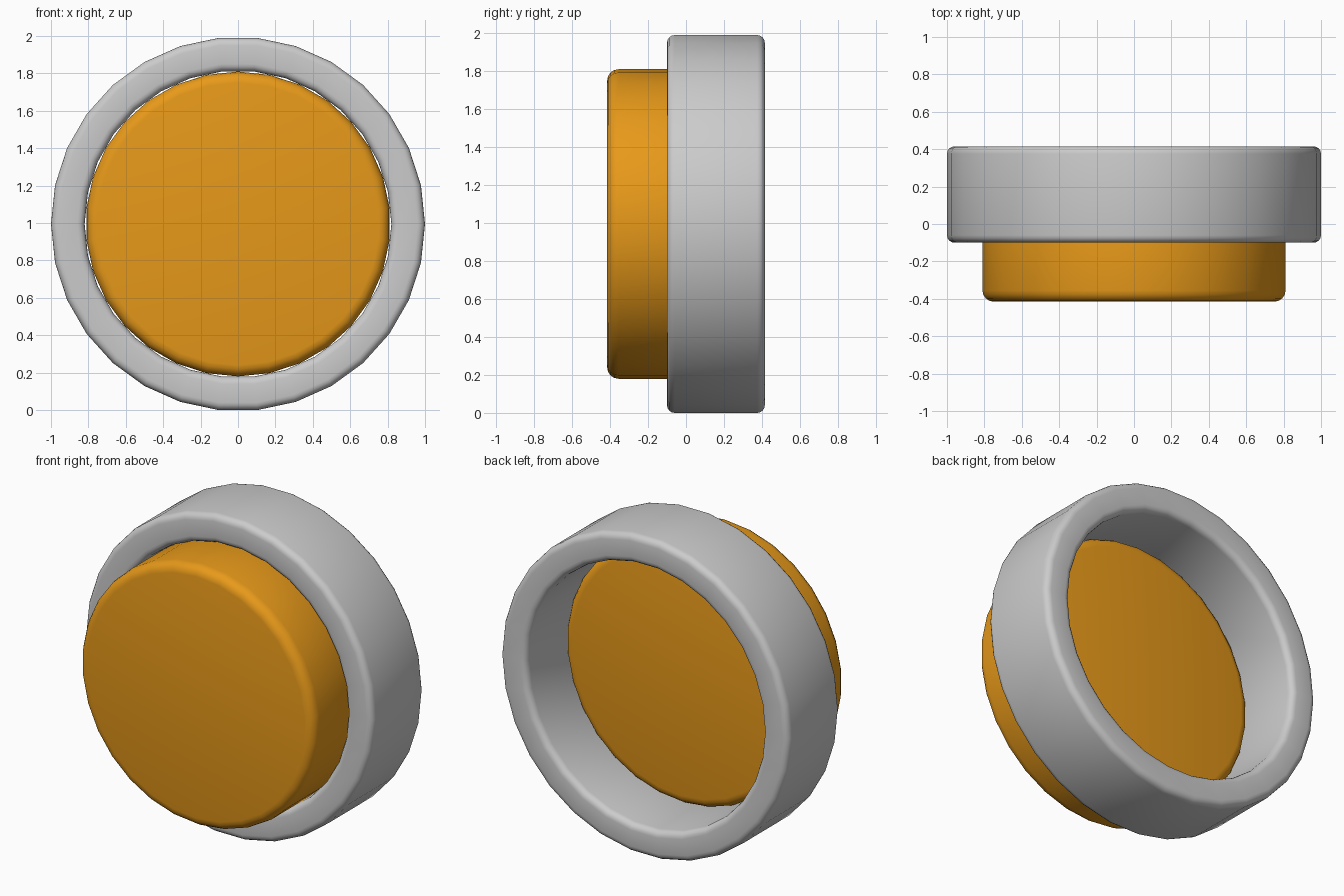
import bpy, bmesh
from math import sin, cos, pi, radians

if "Cube" in bpy.data.objects:
    bpy.data.objects.remove(bpy.data.objects["Cube"])

SIDES = 30
CENTRE_Z = cos(pi / SIDES)   # ring rests on a flat facet


def rounded(corners, r, steps=4):
    """Round the marked corners of a rectangle given as (radius, y, dr, dy);
    dr, dy point inward, r = 0 leaves a corner sharp."""
    pts = []
    for i, (a, y, dr, dy) in enumerate(corners):
        arc = [(a + dr * r * (1 - cos(t)), y + dy * r * (1 - sin(t)))
               for t in (k * pi / 2 / steps for k in range(steps + 1))]
        pts += arc if dr * dy > 0 else arc[::-1]
    return pts


def lathe(name, profile, closed, phase=0.0):
    """Spin a (radius, y) profile around the y axis."""
    bm = bmesh.new()
    loops = []
    for i in range(SIDES):
        a = phase + 2 * pi * i / SIDES
        loops.append([bm.verts.new((r * cos(a), y, CENTRE_Z + r * sin(a)))
                      for r, y in profile])
    n = len(profile)
    for i in range(SIDES):
        p, q = loops[i], loops[(i + 1) % SIDES]
        for j in range(n if closed else n - 1):
            k = (j + 1) % n
            bm.faces.new((p[j], p[k], q[k], q[j]))
    if not closed:
        bm.faces.new([l[0] for l in loops])
        bm.faces.new([l[-1] for l in loops])
    bmesh.ops.recalc_face_normals(bm, faces=bm.faces)
    mesh = bpy.data.meshes.new(name)
    bm.to_mesh(mesh)
    bm.free()
    obj = bpy.data.objects.new(name, mesh)
    bpy.context.collection.objects.link(obj)
    bpy.ops.object.select_all(action='DESELECT')
    obj.select_set(True)
    bpy.context.view_layer.objects.active = obj
    bpy.ops.object.shade_smooth_by_angle(angle=radians(40))
    return obj


# Outer housing ring with softened edges
lathe("housing_ring", rounded([
    (0.82, -0.10, 1, 1),
    (1.00, -0.10, -1, 1),
    (1.00, 0.415, -1, -1),
    (0.82, 0.415, 1, -1)], 0.04), closed=True)

# Push button disc, rounded front and back, with a vertex at the top
button = lathe("push_button", rounded([
    (0.815, -0.415, -1, 1),
    (0.815, 0.05, -1, -1)], 0.06), closed=False, phase=pi / 2)

orange = bpy.data.materials.new("orange")
orange.diffuse_color = (0.8, 0.32, 0.01, 1)
orange.use_nodes = True
orange.node_tree.nodes["Principled BSDF"].inputs["Base Color"].default_value = orange.diffuse_color
button.data.materials.append(orange)
